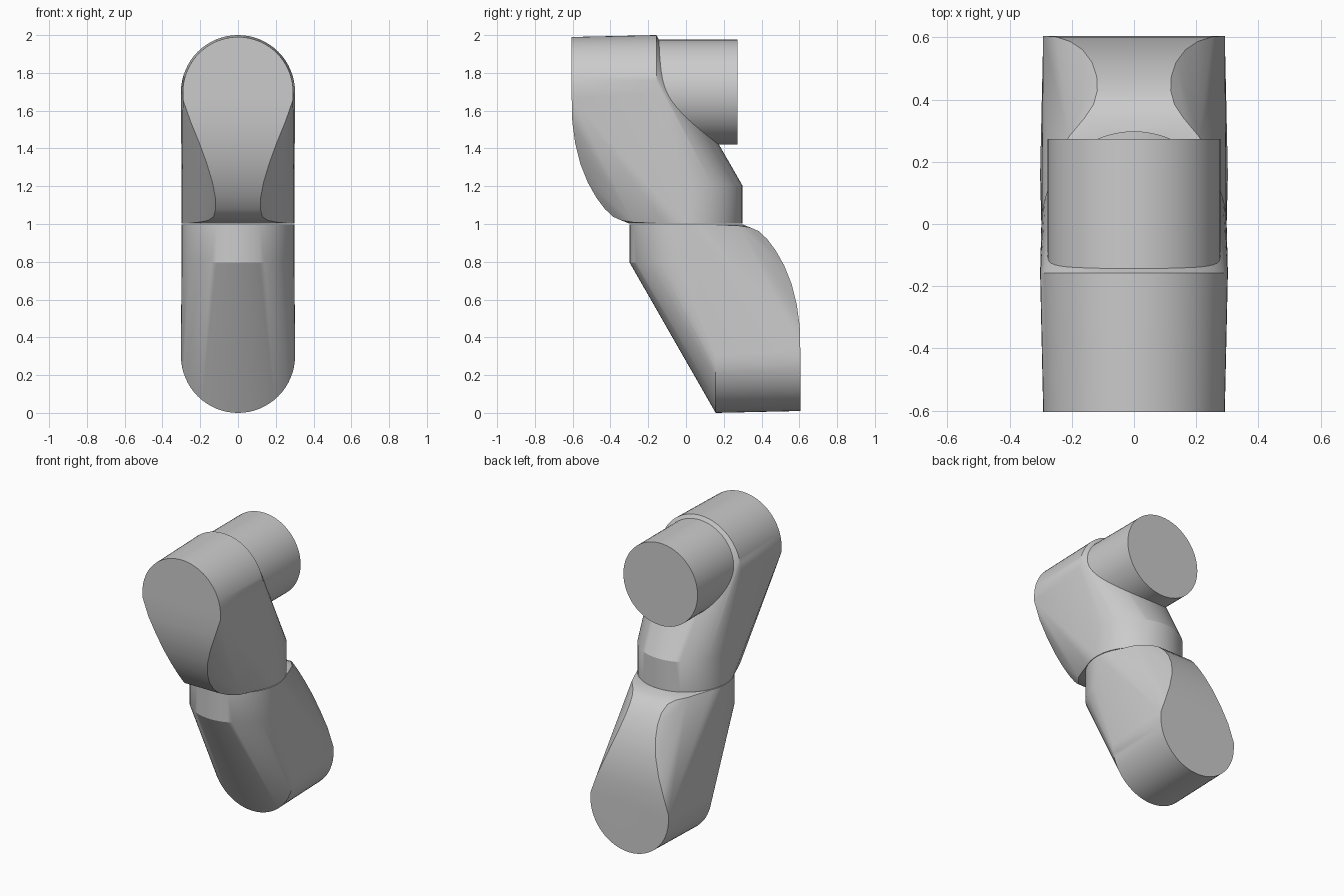
import bpy, bmesh, math

if "Cube" in bpy.data.objects:
    bpy.data.objects.remove(bpy.data.objects["Cube"])

N = 64


def finish(name, bm):
    bmesh.ops.recalc_face_normals(bm, faces=bm.faces)
    mesh = bpy.data.meshes.new(name)
    bm.to_mesh(mesh)
    bm.free()
    obj = bpy.data.objects.new(name, mesh)
    bpy.context.collection.objects.link(obj)
    bpy.ops.object.select_all(action='DESELECT')
    obj.select_set(True)
    bpy.context.view_layer.objects.active = obj
    bpy.ops.object.shade_smooth_by_angle(angle=math.radians(25))
    return obj


# Curved ridge of a link: half width x, depth y, height z
RIDGE = [(.292, -.605, 1.66), (.25, -.602, 1.54), (.205, -.587, 1.43),
         (.165, -.56, 1.32), (.135, -.52, 1.22), (.12, -.475, 1.14),
         (.118, -.43, 1.08), (.13, -.385, 1.038), (.16, -.34, 1.018),
         (.21, -.28, 1.009)]


def link(name, flip):
    pts = []
    # Vertical round collar at the joint
    for z in (1.002, 1.205):
        for i in range(N):
            a = 2 * math.pi * i / N
            pts.append((.298 * math.cos(a), .298 * math.sin(a), z))
    # Horizontal, slightly tapered round end
    for y, r in ((-.605, .292), (-.157, .302)):
        for i in range(N // 2 + 1):
            a = math.pi * i / (N // 2)
            pts.append((r * math.cos(a), y, 1.698 + r * math.sin(a)))
    # Bulging ridge on the outer side
    for x, y, z in RIDGE:
        pts += [(x, y, z), (-x, y, z)]
    bm = bmesh.new()
    for x, y, z in pts:
        bm.verts.new((x, -y, 2 - z) if flip else (x, y, z))
    res = bmesh.ops.convex_hull(bm, input=bm.verts)
    loose = {v for v in res["geom_interior"] + res["geom_unused"]
             if isinstance(v, bmesh.types.BMVert) and not v.link_faces}
    bmesh.ops.delete(bm, geom=list(loose), context='VERTS')
    bmesh.ops.dissolve_limit(bm, angle_limit=math.radians(.5),
                             verts=bm.verts, edges=bm.edges)
    return finish(name, bm)


link("upper_link", False)
link("lower_link", True)

# Output shaft, sunk into the upper link
bm = bmesh.new()
bmesh.ops.create_cone(bm, cap_ends=True, segments=N, radius1=.278,
                      radius2=.278, depth=.42)
shaft = finish("output_shaft", bm)
shaft.rotation_euler = (math.pi / 2, 0, 0)
shaft.location = (0, .063, 1.698)
